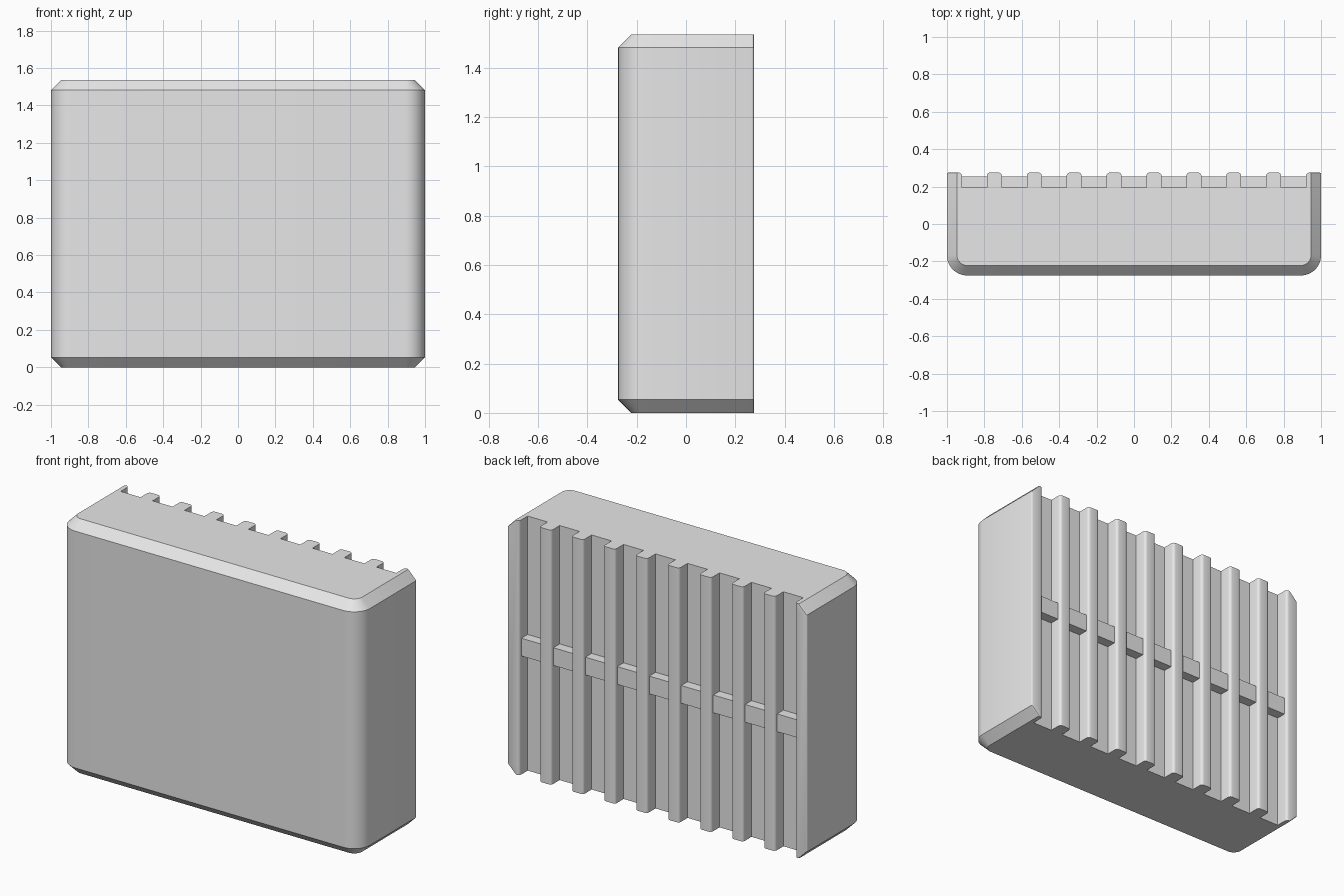
import bpy, bmesh, math

if "Cube" in bpy.data.objects:
    bpy.data.objects.remove(bpy.data.objects["Cube"], do_unlink=True)

HALF_W, HALF_D, HEIGHT = 1.0, 0.275, 1.535
CHAMFER = 0.0535
PITCH, GAP = 0.2133, 0.133       # groove spacing and width
FLOOR, LIP = 0.195, 0.017        # groove floor depth, rounded rib edge

grey = bpy.data.materials.new("plain grey")
grey.use_nodes = True
grey.diffuse_color = (0.8, 0.8, 0.8, 1)
grey.node_tree.nodes["Principled BSDF"].inputs["Base Color"].default_value = (0.8, 0.8, 0.8, 1)


def arc(cx, cy, r, start, end, steps):
    return [(cx + r * math.cos(math.radians(start + (end - start) * i / steps)),
             cy + r * math.sin(math.radians(start + (end - start) * i / steps)))
            for i in range(steps + 1)]


def outline(inset):
    """Counter-clockwise section: rounded front corners, ribbed back."""
    w, d, r = HALF_W - inset, HALF_D - inset, 0.107 - inset
    pts = arc(-w + r, -d + r, r, 180, 270, 10) + arc(w - r, -d + r, r, 270, 360, 10)
    pts += arc(w - 0.008, HALF_D - 0.008, 0.008, 0, 90, 3)
    for k in range(4, -5, -1):
        right, left = k * PITCH + GAP / 2, k * PITCH - GAP / 2
        pts += arc(right + LIP, HALF_D - LIP, LIP, 90, 180, 4)
        pts += [(right, FLOOR), (left, FLOOR)]
        pts += arc(left - LIP, HALF_D - LIP, LIP, 0, 90, 4)
    return pts + arc(-w + 0.008, HALF_D - 0.008, 0.008, 90, 180, 3)


def finish(bm, name):
    bmesh.ops.recalc_face_normals(bm, faces=bm.faces[:])
    mesh = bpy.data.meshes.new(name)
    bm.to_mesh(mesh)
    bm.free()
    mesh.materials.append(grey)
    obj = bpy.data.objects.new(name, mesh)
    bpy.context.collection.objects.link(obj)
    return obj


# Body: section lofted through the chamfered bottom and top
bm = bmesh.new()
levels = [(0, CHAMFER), (CHAMFER, 0), (HEIGHT - CHAMFER, 0), (HEIGHT, CHAMFER)]
rings = [[bm.verts.new((x, y, z)) for x, y in outline(inset)] for z, inset in levels]
for low, high in zip(rings, rings[1:]):
    for i in range(len(low)):
        j = (i + 1) % len(low)
        bm.faces.new((low[i], low[j], high[j], high[i]))
bm.faces.new(rings[0][::-1])
bm.faces.new(rings[-1])
body = finish(bm, "ribbed_body")
bpy.ops.object.select_all(action='DESELECT')
body.select_set(True)
bpy.context.view_layer.objects.active = body
bpy.ops.object.shade_smooth_by_angle(angle=math.radians(32))

# Short cross bars bridging each groove at mid height
BAR_BACK, BAR_H = 0.255, 0.107
for k in range(-4, 5):
    bm = bmesh.new()
    bmesh.ops.create_cube(bm, size=1)
    depth = BAR_BACK - FLOOR + 0.01
    bmesh.ops.scale(bm, vec=(GAP, depth, BAR_H), verts=bm.verts)
    bmesh.ops.translate(bm, vec=(k * PITCH, BAR_BACK - depth / 2, HEIGHT / 2), verts=bm.verts)
    finish(bm, f"cross_bar_{k + 5}")
